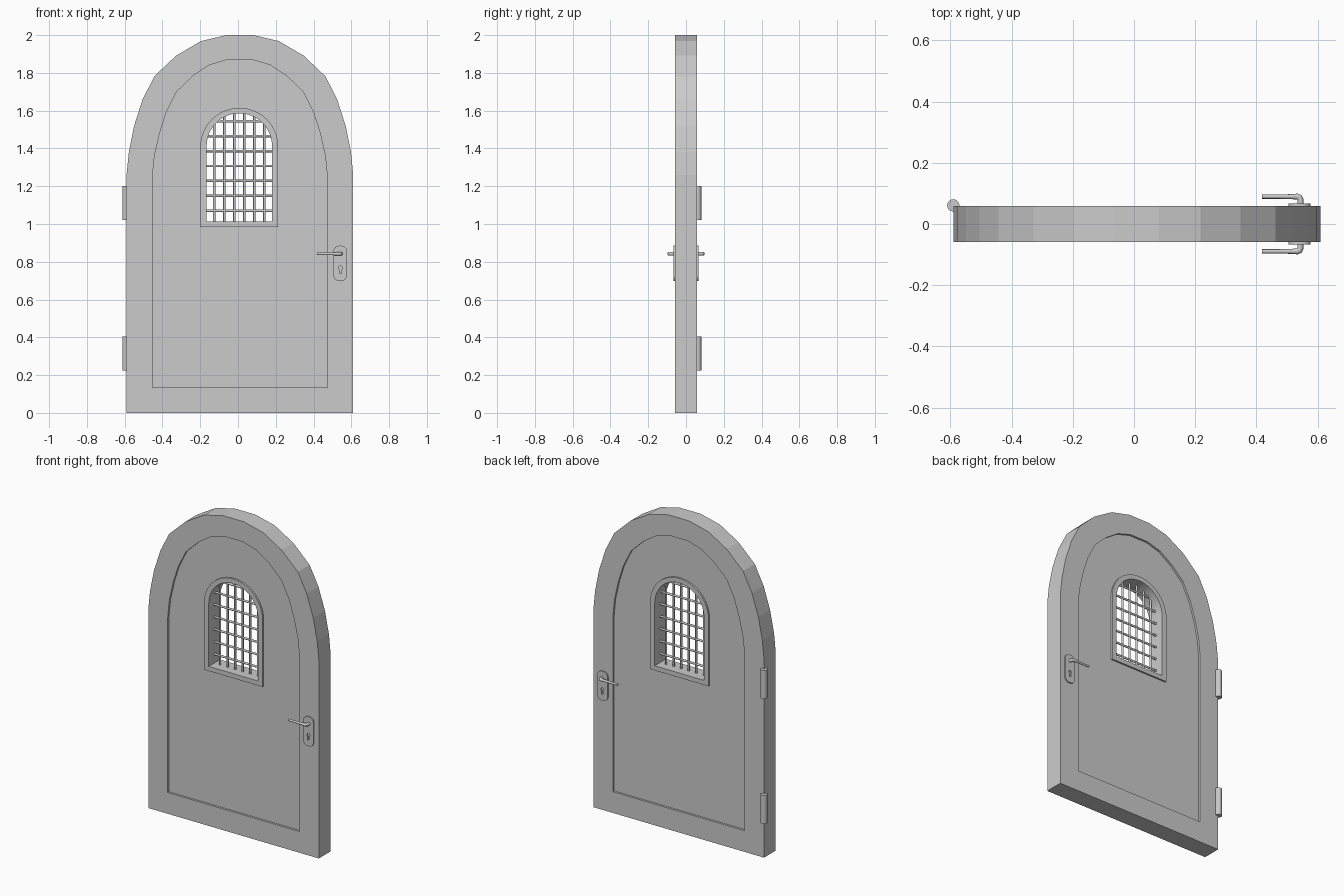
import bpy, bmesh, math
from mathutils import Vector

if "Cube" in bpy.data.objects:
    bpy.data.objects.remove(bpy.data.objects["Cube"])

CX = 0.01    # middle of the door leaf
WX = 0.007   # middle of the window


def active(ob):
    bpy.ops.object.select_all(action='DESELECT')
    ob.select_set(True)
    bpy.context.view_layer.objects.active = ob


def finish(ob, angle=None):
    """Turn a curve into a clean mesh, optionally smooth shaded."""
    active(ob)
    if ob.type == 'CURVE':
        bpy.ops.object.convert(target='MESH')
        ob = bpy.context.view_layer.objects.active
    bm = bmesh.new()
    bm.from_mesh(ob.data)
    bmesh.ops.remove_doubles(bm, verts=bm.verts, dist=1e-5)
    bmesh.ops.recalc_face_normals(bm, faces=bm.faces)
    for f in bm.faces:
        f.smooth = False
    bm.to_mesh(ob.data)
    bm.free()
    if angle:
        bpy.ops.object.shade_smooth_by_angle(angle=math.radians(angle))
    return ob


def plate(name, loops, half, y=0.0, smooth=None):
    """Extruded flat shape in the xz plane; extra loops become holes."""
    cu = bpy.data.curves.new(name, 'CURVE')
    cu.dimensions, cu.fill_mode, cu.extrude = '2D', 'BOTH', half
    for pts in loops:
        sp = cu.splines.new('POLY')
        sp.points.add(len(pts) - 1)
        for p, (x, z) in zip(sp.points, pts):
            p.co = (x, z, 0, 1)
        sp.use_cyclic_u = True
    ob = bpy.data.objects.new(name, cu)
    bpy.context.collection.objects.link(ob)
    ob.location.y = y
    ob.rotation_euler.x = math.pi / 2
    return finish(ob, smooth)


def rod(name, a, b, r, sides=12):
    a, b = Vector(a), Vector(b)
    bpy.ops.mesh.primitive_cylinder_add(vertices=sides, radius=r, depth=(b - a).length,
                                        location=(a + b) / 2)
    ob = bpy.context.object
    ob.name = name
    ob.rotation_euler = (b - a).to_track_quat('Z', 'Y').to_euler()
    return finish(ob, 40)


def mirrored(half, cx):
    return [(cx + x, z) for x, z in half] + [(cx - x, z) for x, z in reversed(half)]


def arc(cx, cz, r, a0, a1, n):
    return [(cx + r * math.cos(math.radians(a0 + (a1 - a0) * i / n)),
             cz + r * math.sin(math.radians(a0 + (a1 - a0) * i / n))) for i in range(n + 1)]


def arch(half, bottom, spring):
    return [(WX - half, bottom), (WX + half, bottom)] + arc(WX, spring, half, 0, 180, 24)


# Door leaf: thick border, recessed panel, window surround
outer = mirrored([(.6, 0), (.6, 1.26), (.588, 1.38), (.56, 1.52), (.515, 1.66),
                  (.453, 1.782), (.338, 1.891), (.207, 1.968), (.072, 2.0)], CX)
inner = mirrored([(.463, .135), (.463, 1.25), (.452, 1.36), (.425, 1.48), (.39, 1.59),
                  (.335, 1.70), (.25, 1.782), (.16, 1.842), (.065, 1.87)], CX)
plate("door_border", [outer, inner], .059)
plate("door_panel", [inner, arch(.206, .984, 1.409)], .046)
plate("window_surround", [arch(.206, .984, 1.409), arch(.173, 1.013, 1.413)], .057, smooth=30)

# Window grille
R, SPRING = .18, 1.413
for i in range(6):
    dx = (i - 2.5) * .053
    rod("grille_upright", (WX + dx, 0, 1.005),
        (WX + dx, 0, SPRING + math.sqrt(R * R - dx * dx)), .0065, 10)
for i in range(7):
    z = 1.07 + i * .079
    h = math.sqrt(R * R - max(0, z - SPRING) ** 2)
    rod("grille_crossbar", (WX - h, 0, z), (WX + h, 0, z), .0065, 10)

# Handles with keyhole plates, one on each face
HX, HZ = .544, .842
corner = .03
plate_outline = []
for sx, sz, a in ((1, 1, 0), (-1, 1, 90), (-1, -1, 180), (1, -1, 270)):
    plate_outline += arc(.541 + sx * (.036 - corner), .792 + sz * (.093 - corner),
                         corner, a, a + 90, 6)
keyhole = arc(HX - .002, .768, .011, -60, 240, 12) + [(HX - .008, .738), (HX + .004, .738)]
for s in (-1, 1):
    plate("handle_plate", [plate_outline, keyhole], .005, s * .062, smooth=30)
    cu = bpy.data.curves.new("door_handle", 'CURVE')
    cu.dimensions, cu.bevel_depth, cu.bevel_resolution = '3D', .01, 3
    cu.use_fill_caps = True
    path = [(HX, .05, 1), (HX, .08, 1), (HX - .003, .087, 1), (HX - .011, .0895, 1),
            (HX - .03, .0895, .8), (HX - .075, .0895, .7), (.418, .0895, .7)]
    sp = cu.splines.new('POLY')
    sp.points.add(len(path) - 1)
    for p, (x, y, r) in zip(sp.points, path):
        p.co, p.radius = (x, s * y, HZ, 1), r
    ob = bpy.data.objects.new("door_handle", cu)
    bpy.context.collection.objects.link(ob)
    finish(ob, 40)

# Hinges on the back left edge
for z in (.225, 1.02):
    rod("hinge", (-.591, .061, z), (-.591, .061, z + .18), .02, 20)
